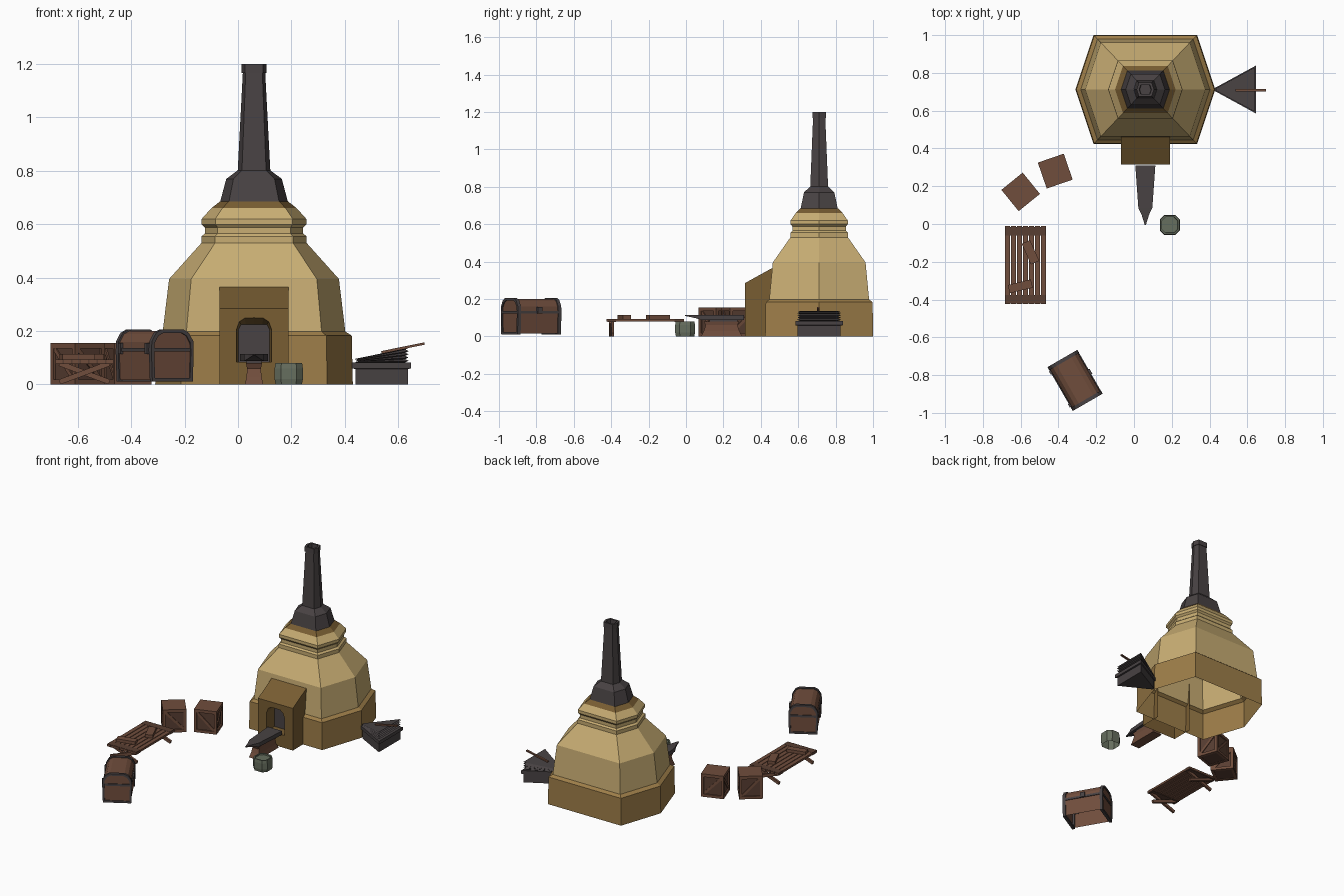
import bpy, bmesh, math
from mathutils import Matrix, Vector, Euler

if "Cube" in bpy.data.objects:
    bpy.data.objects.remove(bpy.data.objects["Cube"])


def lin(c):
    c /= 255
    return c / 12.92 if c <= 0.04045 else ((c + 0.055) / 1.055) ** 2.4


def mat(name, r, g, b):
    m = bpy.data.materials.new(name)
    m.diffuse_color = (lin(r), lin(g), lin(b), 1)
    m.use_nodes = True
    m.node_tree.nodes["Principled BSDF"].inputs["Base Color"].default_value = m.diffuse_color
    return m


TAN = mat("tan_clay", 200, 173, 115)
OCHRE = mat("ochre_clay", 158, 126, 73)
BROWN = mat("brown_clay", 120, 93, 50)
IRON = mat("dark_iron", 72, 66, 67)
WOOD = mat("wood", 112, 77, 60)
DARKWOOD = mat("dark_wood", 88, 62, 50)
GREEN = mat("grey_green", 102, 110, 94)


def finish(bm, name, material, M=None):
    bmesh.ops.recalc_face_normals(bm, faces=bm.faces)
    me = bpy.data.meshes.new(name)
    bm.to_mesh(me)
    bm.free()
    me.materials.append(material)
    ob = bpy.data.objects.new(name, me)
    if M:
        ob.matrix_world = M
    bpy.context.collection.objects.link(ob)
    return ob


def box(bm, size, loc, rot=(0, 0, 0)):
    bmesh.ops.create_cube(bm, size=1, matrix=Matrix.LocRotScale(Vector(loc), Euler(rot), Vector(size)))


def loft(bm, loops, start=False, end=False, close=False):
    rows = [[bm.verts.new(p) for p in loop] for loop in loops]
    n = len(rows[0])
    pairs = list(zip(rows, rows[1:])) + ([(rows[-1], rows[0])] if close else [])
    for a, b in pairs:
        for i in range(n):
            j = (i + 1) % n
            bm.faces.new((a[i], a[j], b[j], b[i]))
    if start:
        bm.faces.new(rows[0][::-1])
    if end:
        bm.faces.new(rows[-1])


# ---- kiln: stretched hexagon stacked along a profile of (half width, height)
CX, CY = 0.06, 0.712
HEX = [(1, 0), (.74, .78), (-.74, .78), (-1, 0), (-.74, -.78), (.74, -.78)]


def kiln(name, profile, material, end=False):
    bm = bmesh.new()
    loft(bm, [[(CX + r * x, CY + r * y, z) for x, y in HEX] for r, z in profile], end=end)
    finish(bm, name, material)


kiln("kiln_plinth", [(.37, 0), (.366, .183), (.342, .198)], OCHRE)
kiln("kiln_dome", [(.342, .198), (.318, .395), (.197, .53), (.197, .555), (.184, .565), (.184, .588),
                   (.196, .60), (.196, .62), (.16, .66)], TAN)
kiln("kiln_collar", [(.16, .66), (.128, .685)], BROWN)
kiln("chimney", [(.128, .68), (.104, .77), (.061, .802), (.042, 1.167), (.046, 1.167), (.046, 1.2),
                 (.032, 1.2), (.03, 1.17)], IRON, end=True)

# ---- porch with arched mouth, front built as two mirrored halves
YF, YB, ZF, ZB, HW = 0.315, 0.46, 0.285, 0.365, 0.13
half = [(0, .25), (.035, .248), (.055, .235), (.066, .205), (.066, .085), (0, .085)]
back = [(x * .88, .225 if z > .22 else z) for x, z in half]
YM = 0.39
bm = bmesh.new()
for s in (-1, 1):
    def P(x, y, z):
        return bm.verts.new((CX + s * x, y, z))
    bm.faces.new([P(0, YF, 0), P(HW, YF, 0), P(HW, YF, ZF), P(0, YF, ZF)] + [P(x, YF, z) for x, z in half])
    bm.faces.new([P(0, YF, ZF), P(HW, YF, ZF), P(HW, YB, ZB), P(0, YB, ZB)])
    bm.faces.new([P(HW, YF, 0), P(HW, YB, 0), P(HW, YB, ZB), P(HW, YF, ZF)])
    for k in range(len(half) - 1):
        (a, b), (c, d), (e, f), (g, h) = half[k], half[k + 1], back[k + 1], back[k]
        bm.faces.new([P(a, YF, b), P(c, YF, d), P(e, YM, f), P(g, YM, h)])
bmesh.ops.remove_doubles(bm, verts=bm.verts, dist=1e-5)
finish(bm, "porch", BROWN)
bm = bmesh.new()
panel = [(x, z) for x, z in back] + [(-x, z) for x, z in back[-2:0:-1]]
loft(bm, [[(CX + x, y, z) for x, z in panel] for y in (YM - .002, YM + .004)], True, True)
finish(bm, "kiln_mouth", IRON)


# ---- anvil on a flared wooden block
def rect(x0, x1, y0, y1, z):
    return [(x0, y0, z), (x1, y0, z), (x1, y1, z), (x0, y1, z)]


bm = bmesh.new()
loft(bm, [[(CX + x * w, y, z + (.113 - z) * t) for x, z in ((-1, .088), (1, .088), (1, .114), (-1, .114))]
          for y, w, t in ((-.005, .003, .85), (.05, .02, .4), (.085, .037, 0), (.31, .053, 0))], True, True)
box(bm, (.055, .15, .02), (CX, .2, .082))
finish(bm, "anvil", IRON)
bm = bmesh.new()
loft(bm, [rect(CX - a, CX + a, .19 - b, .19 + b, z)
          for a, b, z in ((.034, .11, 0), (.028, .095, .03), (.026, .085, .06), (.03, .095, .08))], True, True)
finish(bm, "anvil_block", WOOD)

# ---- tub
bm = bmesh.new()
OCT = [(1, .55), (.55, 1), (-.55, 1), (-1, .55), (-1, -.55), (-.55, -1), (.55, -1), (1, -.55)]
loft(bm, [[(.19 + r * x, -.005 + r * y, z) for x, y in OCT]
          for r, z in ((.049, 0), (.053, .02), (.053, .06), (.05, .08), (.042, .08), (.041, .072))], end=True)
finish(bm, "tub", GREEN)


# ---- bellows: wedge-shaped stand, plate and pleated bag
def wedge(s, z0, z1):
    x0, x1 = .545 - .115 * s, .545 + .1 * s
    return [(x0, CY - .008, z0), (x1, CY - .125 * s, z1), (x1, CY + .125 * s, z1), (x0, CY + .008, z0)]


bm = bmesh.new()
loft(bm, [wedge(.92, 0, 0), wedge(.92, .058, .058), wedge(1.02, .06, .06), wedge(1.02, .082, .082)], True, True)
finish(bm, "bellows_stand", IRON)
bm = bmesh.new()
loft(bm, [wedge(.94 if i % 2 else .82, .082 + .0015 * i, .083 + .006 * i) for i in range(10)], True, True)
finish(bm, "bellows_bag", IRON)
bm = bmesh.new()
box(bm, (.165, .013, .009), (.618, .707, .137), (0, -.2, 0))
finish(bm, "bellows_handle", WOOD)

# ---- two crates
for k, (x, y, ang) in enumerate(((-.6, .17, 39), (-.417, .28, 19))):
    M = Matrix.Translation((x, y, 0)) @ Matrix.Rotation(math.radians(ang), 4, 'Z')
    bm = bmesh.new()
    box(bm, (.128, .128, .145), (0, 0, .075))
    finish(bm, f"crate_core_{k}", DARKWOOD, M)
    bm = bmesh.new()
    box(bm, (.145, .145, .02), (0, 0, .145))
    h, t = .0635, .018
    for s in (-1, 1):
        box(bm, (.145, t, t), (0, s * h, .009))
        box(bm, (t, .145, t), (s * h, 0, .009))
        for q in (-1, 1):
            box(bm, (t, t, .15), (s * h, q * h, .075))
        box(bm, (.155, .011, .016), (0, s * .064, .077), (0, .8, 0))
        box(bm, (.011, .155, .016), (s * .064, 0, .077), (.8, 0, 0))
    finish(bm, f"crate_frame_{k}", WOOD, M)

# ---- work table: planks, cross legs, end straps, loose boards
TX, TY = -.575, -.218
bm = bmesh.new()
for i in range(7):
    box(bm, (.027, .413, .014), (TX + (i - 3) * .0318, TY, .086))
finish(bm, "table_planks", WOOD)
legs, straps = bmesh.new(), bmesh.new()
for s in (-1, 1):
    y = TY + s * .18
    box(straps, (.218, .045, .018), (TX, y, .085))
    for q in (-1, 1):
        box(legs, (.2, .014, .02), (TX, y + q * .007, .044), (0, q * .36, 0))
    # trim the leg tips level with the ground
for v in legs.verts:
    v.co.z = max(v.co.z, 0)
finish(legs, "table_legs", WOOD)
finish(straps, "table_end_straps", DARKWOOD)
bm = bmesh.new()
box(bm, (.048, .12, .02), (-.548, -.15, .104), (0, 0, .42))
box(bm, (.125, .045, .02), (-.602, -.33, .104), (0, 0, .24))
finish(bm, "loose_boards", WOOD)

# ---- chest with arched lid and iron fittings
M = Matrix.Translation((-.312, -.828, 0)) @ Matrix.Rotation(math.radians(-60), 4, 'Z')
prof = [(.084, .014), (.088, .125), (.086, .16), (.068, .19), (.045, .202)]
prof += [(-y, z) for y, z in prof[::-1]]


def section(x, s):
    return [(x, y * s, .108 + (z - .108) * s) for y, z in prof]


bm = bmesh.new()
loft(bm, [section(-.128, .98), section(.128, .98)], True, True)
bm.normal_update()
bottom = [f for f in bm.faces if f.calc_center_median().z < .03]
bmesh.ops.delete(bm, geom=bottom, context='FACES')
finish(bm, "chest_body", WOOD, M)
bm = bmesh.new()
for s in (-1, 1):
    loft(bm, [section(s * a, b) for a, b in ((.115, 1.04), (.134, 1.04), (.134, .9), (.115, .9))], close=True)
    box(bm, (.262, .01, .014), (0, s * .086, .13))
    box(bm, (.008, .175, .014), (s * .129, 0, .13))
    box(bm, (.02, .012, .04), (s * .1, -.09, .135))
box(bm, (.03, .014, .034), (0, .09, .14))
finish(bm, "chest_fittings", IRON, M)
